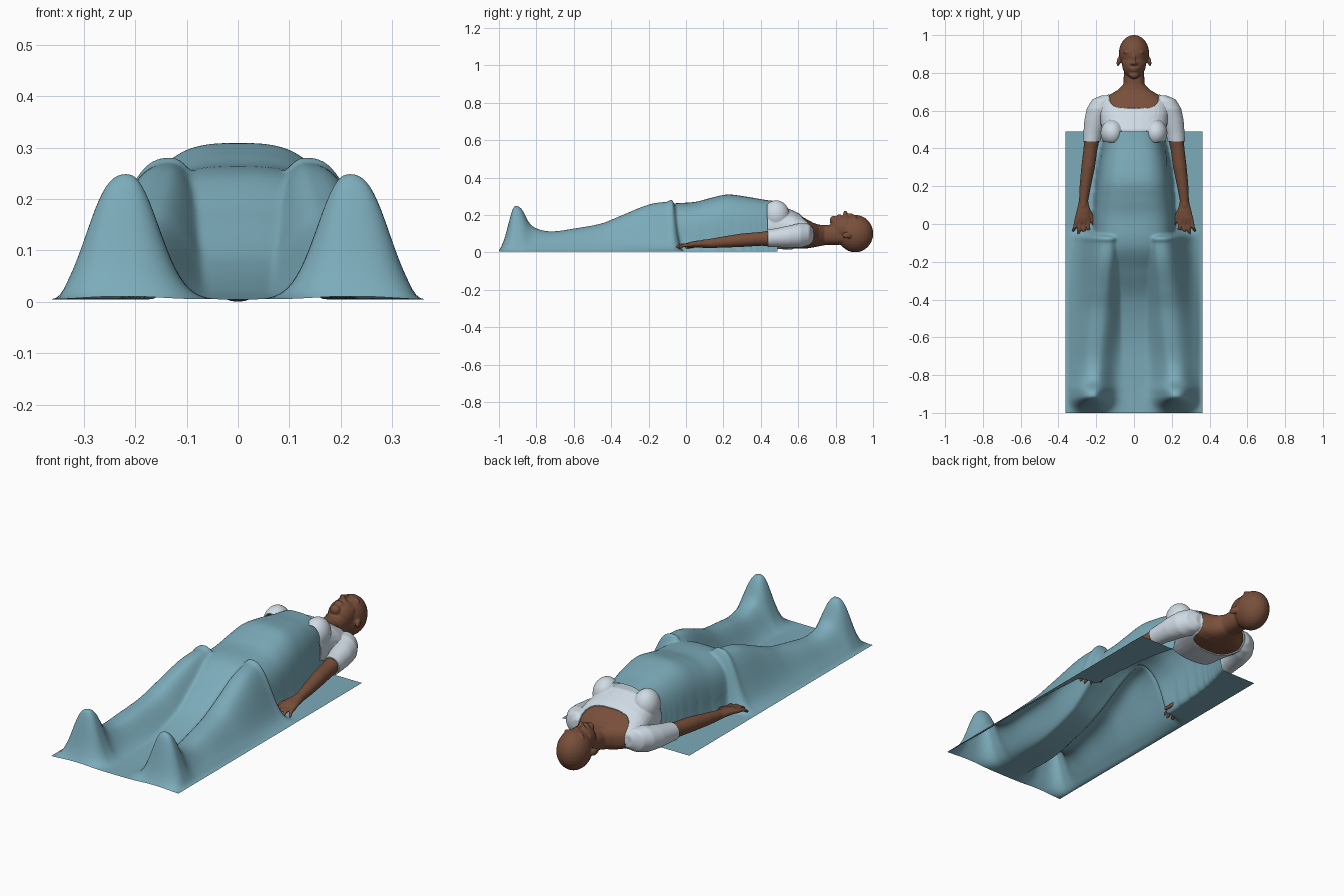
import bpy, bmesh, math
from mathutils import Matrix, Vector

if "Cube" in bpy.data.objects:
    bpy.data.objects.remove(bpy.data.objects["Cube"])


def material(name, rgb):
    m = bpy.data.materials.new(name)
    m.use_nodes = True
    m.diffuse_color = (*rgb, 1)
    m.node_tree.nodes["Principled BSDF"].inputs["Base Color"].default_value = (*rgb, 1)
    return m


SKIN = material("brown skin", (0.19, 0.078, 0.043))
CLOTH = material("pale shirt cloth", (0.63, 0.71, 0.78))
TEAL = material("teal blanket cloth", (0.2, 0.41, 0.49))


def make_object(name, bm, mat):
    mesh = bpy.data.meshes.new(name)
    bm.to_mesh(mesh)
    bm.free()
    mesh.materials.clear()
    mesh.materials.append(mat)
    mesh.shade_smooth()
    obj = bpy.data.objects.new(name, mesh)
    bpy.context.scene.collection.objects.link(obj)
    return obj


def curve(points):
    """Smooth interpolation through (position, value) points."""
    def slope(i):
        a, b = points[max(i - 1, 0)], points[min(i + 1, len(points) - 1)]
        return (b[1] - a[1]) / (b[0] - a[0])

    def value(t):
        t = min(max(t, points[0][0]), points[-1][0])
        i = 0
        while i < len(points) - 2 and t > points[i + 1][0]:
            i += 1
        (x0, y0), (x1, y1) = points[i], points[i + 1]
        d = x1 - x0
        s = (t - x0) / d
        s2, s3 = s * s, s * s * s
        return (y0 * (2 * s3 - 3 * s2 + 1) + y1 * (3 * s2 - 2 * s3)
                + slope(i) * d * (s3 - 2 * s2 + s) + slope(i + 1) * d * (s3 - s2))
    return value


def loft(bm, rings, power=2.0, sides=32):
    """Closed tube along y from rings of (x, y, z, half width, half height)."""
    loops = []
    for x, y, z, rx, rz in rings:
        loop = []
        for k in range(sides):
            a = math.tau * k / sides
            c, s = math.cos(a), math.sin(a)
            loop.append(bm.verts.new((
                x + rx * math.copysign(abs(c) ** (2 / power), c), y,
                z + rz * math.copysign(abs(s) ** (2 / power), s))))
        loops.append(loop)
    for p, q in zip(loops, loops[1:]):
        for k in range(sides):
            n = (k + 1) % sides
            bm.faces.new((p[k], p[n], q[n], q[k]))
    bm.faces.new(loops[0])
    bm.faces.new(loops[-1])


def ball(bm, centre, radii, tilt=0):
    mat = (Matrix.Translation(centre) @ Matrix.Rotation(tilt, 4, "Z")
           @ Matrix.Diagonal((*radii, 1)))
    bmesh.ops.create_uvsphere(bm, u_segments=24, v_segments=16, radius=1, matrix=mat)


# Torso and neck
bm = bmesh.new()
loft(bm, [(0, 0.42, 0.135, 0.16, 0.105), (0, 0.5, 0.135, 0.165, 0.112),
          (0, 0.58, 0.117, 0.175, 0.097), (0, 0.64, 0.1, 0.175, 0.08),
          (0, 0.68, 0.092, 0.135, 0.066), (0, 0.71, 0.09, 0.085, 0.058),
          (0, 0.74, 0.092, 0.056, 0.054), (0, 0.84, 0.095, 0.052, 0.054)], 2.4)

# Head and face
ball(bm, (0, 0.905, 0.1), (0.08, 0.096, 0.1))
ball(bm, (0, 0.85, 0.128), (0.064, 0.08, 0.07))
ball(bm, (0, 0.79, 0.17), (0.027, 0.022, 0.025))
ball(bm, (0, 0.824, 0.188), (0.026, 0.007, 0.017))
ball(bm, (0, 0.812, 0.186), (0.022, 0.007, 0.016))
ball(bm, (0, 0.852, 0.203), (0.012, 0.012, 0.021))
ball(bm, (0, 0.875, 0.194), (0.008, 0.026, 0.016))
for s in (-1, 1):
    ball(bm, (s * 0.013, 0.85, 0.194), (0.009, 0.009, 0.012))
    ball(bm, (s * 0.03, 0.908, 0.179), (0.026, 0.009, 0.016))
    ball(bm, (s * 0.03, 0.887, 0.172), (0.015, 0.009, 0.015))
    ball(bm, (s * 0.04, 0.855, 0.15), (0.022, 0.02, 0.024))
    ball(bm, (s * 0.081, 0.862, 0.092), (0.01, 0.027, 0.018), s * 0.2)

    # Chest
    ball(bm, (s * 0.115, 0.482, 0.2), (0.056, 0.065, 0.072))

    # Arm, from shoulder to wrist
    loft(bm, [(s * x, y, z, r, r) for x, y, z, r in (
        (0.14, 0.675, 0.095, 0.03), (0.165, 0.655, 0.095, 0.052),
        (0.184, 0.61, 0.09, 0.06), (0.204, 0.55, 0.084, 0.053),
        (0.218, 0.48, 0.078, 0.044), (0.23, 0.4, 0.072, 0.037),
        (0.243, 0.3, 0.065, 0.036), (0.258, 0.2, 0.055, 0.03),
        (0.267, 0.12, 0.047, 0.024), (0.268, 0.09, 0.045, 0.023))])

    # Hand and fingers
    loft(bm, [(s * x, y, z, w, h) for x, y, z, w, h in (
        (0.267, 0.12, 0.046, 0.025, 0.02), (0.268, 0.07, 0.045, 0.036, 0.019),
        (0.272, 0.03, 0.042, 0.042, 0.016), (0.274, 0.005, 0.038, 0.038, 0.012))])
    for x0, x1, tip in ((0.243, 0.238, -0.05), (0.264, 0.266, -0.064),
                        (0.284, 0.295, -0.06), (0.303, 0.324, -0.04)):
        loft(bm, [(s * x0, 0.03, 0.041, 0.011, 0.011),
                  (s * (x0 + x1) / 2, tip / 2, 0.036, 0.01, 0.01),
                  (s * x1, tip, 0.02, 0.008, 0.008)], sides=12)
    loft(bm, [(s * 0.248, 0.085, 0.042, 0.014, 0.013),
              (s * 0.225, 0.035, 0.034, 0.014, 0.011),
              (s * 0.209, -0.012, 0.024, 0.009, 0.008)], sides=12)
bmesh.ops.recalc_face_normals(bm, faces=bm.faces)
body = make_object("body", bm, SKIN)

# Blend the body parts into one skin
remesh = body.modifiers.new("blend", "REMESH")
remesh.mode = "VOXEL"
remesh.voxel_size = 0.0045
soften = body.modifiers.new("soften", "SMOOTH")
soften.factor = 0.5
soften.iterations = 3
bpy.context.view_layer.update()
graph = bpy.context.evaluated_depsgraph_get()
blended = bpy.data.meshes.new_from_object(body.evaluated_get(graph))
body.modifiers.clear()
body.data = blended


def neckline(p):
    depth = 0.09 if p.z > 0.09 else 0.13
    return p.y > 0.7 or (abs(p.x) / 0.13) ** 4 + ((0.7 - p.y) / depth) ** 4 < 1


# Shirt, cut from the body surface and thickened outward
bm = bmesh.new()
bm.from_mesh(blended)
bmesh.ops.bisect_plane(bm, geom=bm.verts[:] + bm.edges[:] + bm.faces[:],
                       plane_co=(0, 0.437, 0), plane_no=(0, -1, 0), clear_outer=True)
bmesh.ops.delete(bm, geom=[f for f in bm.faces if neckline(f.calc_center_median())],
                 context="FACES")
shirt = make_object("shirt", bm, CLOTH)
thick = shirt.modifiers.new("thickness", "SOLIDIFY")
thick.thickness = 0.006
thick.offset = 1

# Body is open at the waist, beneath the blanket
bm = bmesh.new()
bm.from_mesh(blended)
waist = [f for f in bm.faces if f.calc_center_median().y < 0.44
         and abs(f.calc_center_median().x) < 0.182]
bmesh.ops.delete(bm, geom=waist, context="FACES")
bm.to_mesh(blended)
bm.free()
blended.materials.clear()
blended.materials.append(SKIN)
blended.shade_smooth()

# Blanket draped over torso, legs and upturned feet
middle = curve([(-1, 0), (-0.8, 0.004), (-0.6, 0.02), (-0.4, 0.075), (-0.25, 0.165),
                (-0.12, 0.245), (0.05, 0.265), (0.13, 0.285), (0.22, 0.304),
                (0.32, 0.293), (0.42, 0.276), (0.49, 0.268)])
width = curve([(-1, 0.15), (-0.4, 0.15), (-0.1, 0.21), (0, 0.215), (0.1, 0.21),
               (0.3, 0.19), (0.42, 0.165), (0.49, 0.145)])
leg_height = curve([(-1, 0), (-0.97, 0.07), (-0.925, 0.232), (-0.9, 0.242), (-0.875, 0.222),
                    (-0.84, 0.155), (-0.8, 0.123), (-0.72, 0.107), (-0.6, 0.122),
                    (-0.45, 0.15), (-0.35, 0.19), (-0.2, 0.25), (-0.1, 0.265),
                    (-0.065, 0.26), (-0.02, 0), (0, 0), (0.49, 0)])
leg_centre = curve([(-1, 0.215), (-0.9, 0.213), (-0.45, 0.17), (-0.1, 0.13), (0, 0.13)])
inner_reach = curve([(-1, 0.085), (-0.9, 0.078), (-0.7, 0.085), (-0.4, 0.1), (0, 0.1)])
outer_reach = curve([(-1, 0.1), (-0.9, 0.095), (-0.6, 0.12), (-0.2, 0.13), (0, 0.13)])


def drape(x, y):
    x = abs(x)
    torso = middle(y) * max(0, 1 - (x / width(y)) ** 3) ** (1 / 3)
    d = x - leg_centre(y)
    fall = (d / outer_reach(y)) ** 2.9 if d > 0 else (-d / inner_reach(y)) ** 2.2
    leg = max(0, leg_height(y)) * math.exp(-fall)
    edge = min(1, (0.362 - x) / 0.035)
    return 0.005 + max(torso, leg) * edge * edge * (3 - 2 * edge)


bm = bmesh.new()
bmesh.ops.create_grid(bm, x_segments=96, y_segments=200, size=1,
                      matrix=Matrix.Translation((0, -0.255, 0))
                      @ Matrix.Diagonal((0.362, 0.745, 1, 1)))
for v in bm.verts:
    v.co.z = drape(v.co.x, v.co.y)
blanket = make_object("blanket", bm, TEAL)
relax = blanket.modifiers.new("relax", "SMOOTH")
relax.use_x = relax.use_y = False
relax.factor = 0.5
relax.iterations = 5
